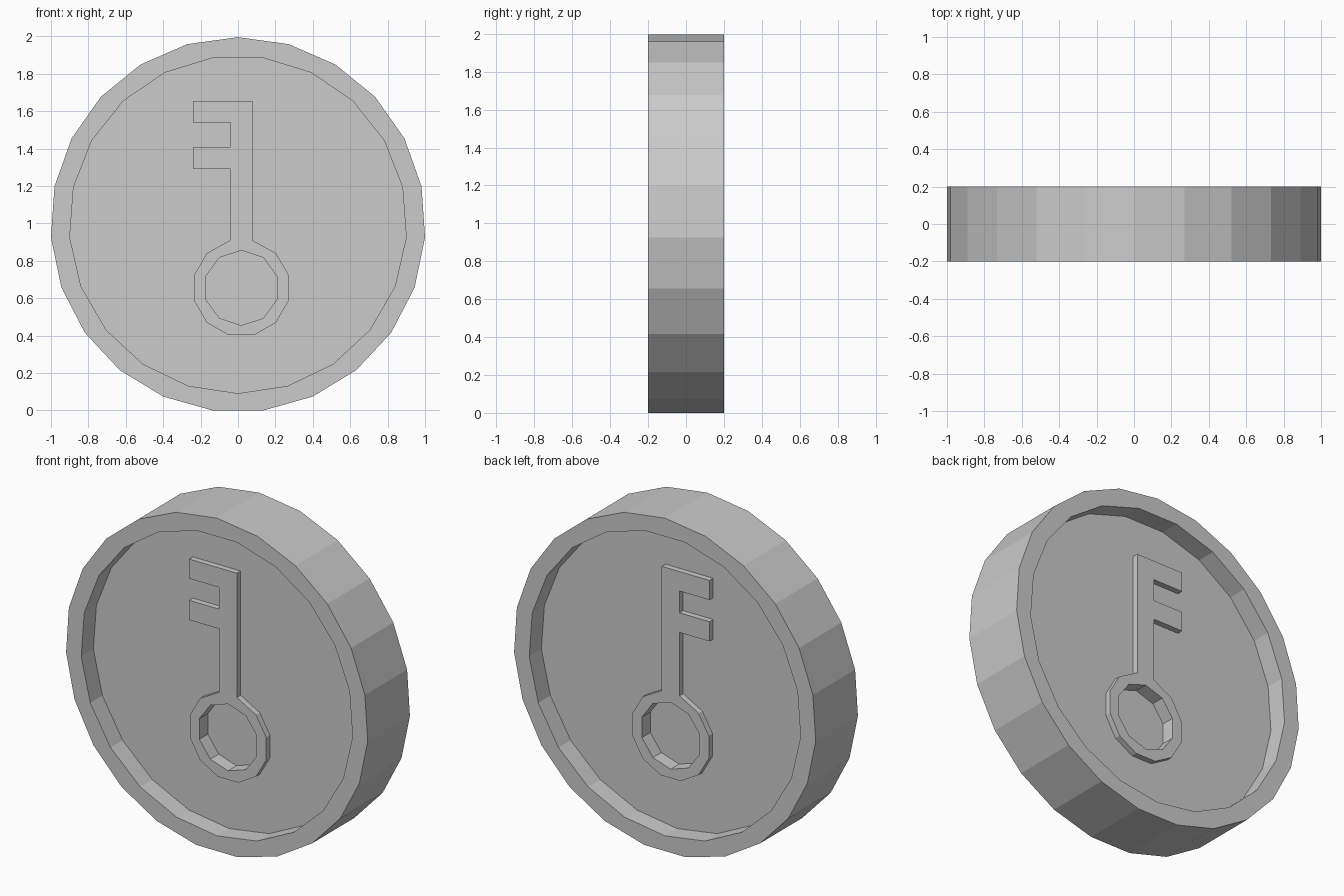
import bpy, bmesh, math

if "Cube" in bpy.data.objects:
    bpy.data.objects.remove(bpy.data.objects["Cube"])

CZ = 0.993                      # height of the coin centre
RIM_Y, FLOOR_Y, KEY_Y, HOLE_Y = 0.20, 0.085, 0.12, 0.04


def ngon(cx, cz, r, n, start):
    """Regular polygon in x-z, first corner at the start angle (degrees)."""
    a0 = math.radians(start)
    return [(cx + r * math.cos(a0 + math.tau * i / n),
             cz + r * math.sin(a0 + math.tau * i / n)) for i in range(n)]


# Profiles
outer = ngon(0, CZ, 1.0023, 23, 90)
inner = ngon(0, CZ, 0.902, 21, -90)
hole = ngon(0.018, 0.655, 0.2, 10, 90)
# Key: bow runs clockwise from stem's right side to its left, then the teeth
bow = ngon(0.018, 0.655, 0.262, 12, 75)
bow = [bow[0]] + bow[:1:-1] + [bow[1]]
bow[0], bow[-1] = (0.077, 0.91), (-0.041, 0.91)
key = bow + [(-0.041, 1.29), (-0.24, 1.29), (-0.24, 1.408), (-0.041, 1.408),
             (-0.041, 1.538), (-0.24, 1.538), (-0.24, 1.655), (0.077, 1.655)]

bm = bmesh.new()


def loop(profile, y):
    vs = [bm.verts.new((x, y, z)) for x, z in profile]
    es = [bm.edges.new((vs[i - 1], vs[i])) for i in range(len(vs))]
    return vs, es


def wall(a, b):
    for i in range(len(a[0])):
        bm.faces.new((a[0][i - 1], a[0][i], b[0][i], b[0][i - 1]))


def fill(side, *loops):
    bmesh.ops.triangle_fill(bm, edges=[e for l in loops for e in l[1]],
                            use_beauty=True, normal=(0, side, 0))


# Both faces of the coin: rim, sunken floor, raised key, hole in the bow
edge_loops = []
for s in (-1, 1):
    rim_out, rim_in = loop(outer, s * RIM_Y), loop(inner, s * RIM_Y)
    floor_out, key_base = loop(inner, s * FLOOR_Y), loop(key, s * FLOOR_Y)
    key_top, hole_top = loop(key, s * KEY_Y), loop(hole, s * KEY_Y)
    hole_base = loop(hole, s * HOLE_Y)
    fill(s, rim_out, rim_in)
    fill(s, floor_out, key_base)
    fill(s, key_top, hole_top)
    fill(s, hole_base)
    wall(rim_in, floor_out)
    wall(key_base, key_top)
    wall(hole_top, hole_base)
    edge_loops.append(rim_out)

# Outer edge of the coin
wall(*edge_loops)

bmesh.ops.recalc_face_normals(bm, faces=bm.faces)
mesh = bpy.data.meshes.new("key_coin")
bm.to_mesh(mesh)
bm.free()
coin = bpy.data.objects.new("key_coin", mesh)
bpy.context.collection.objects.link(coin)
